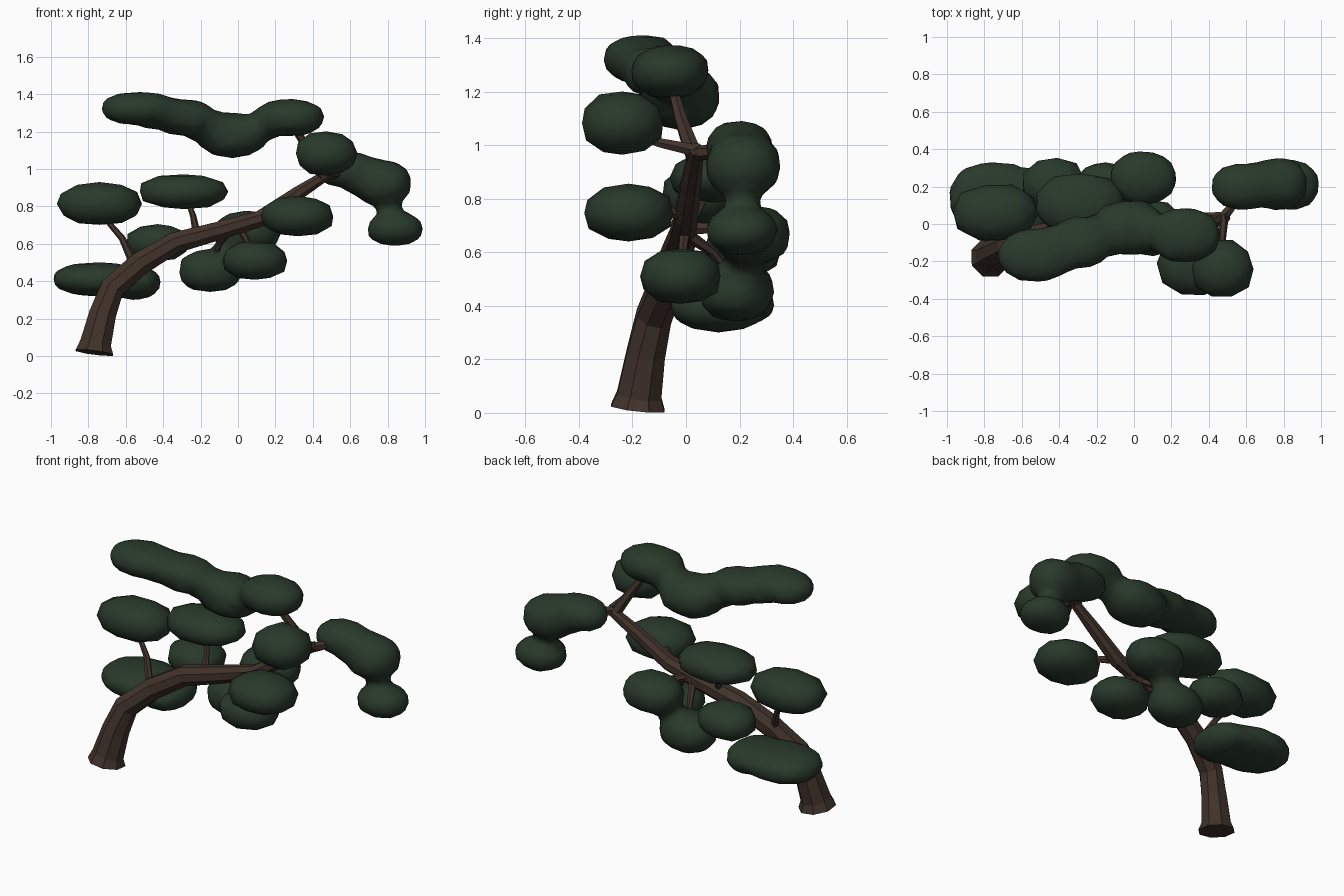
import bpy, bmesh, math, random
from mathutils import Vector, Matrix

random.seed(4)


def material(name, rgb):
    m = bpy.data.materials.new(name)
    m.diffuse_color = (*rgb, 1)
    return m


BARK = material("dark brown bark", (0.052, 0.032, 0.023))
LEAF = material("dark green foliage", (0.022, 0.041, 0.0235))


def finish(name, bm, mat, smooth):
    bmesh.ops.recalc_face_normals(bm, faces=bm.faces)
    me = bpy.data.meshes.new(name)
    bm.to_mesh(me)
    bm.free()
    me.materials.append(mat)
    for p in me.polygons:
        p.use_smooth = smooth
    ob = bpy.data.objects.new(name, me)
    bpy.context.collection.objects.link(ob)
    return ob


def limb(name, path, sides):
    """Tapered faceted tube; path holds (x, y, z, radius)."""
    bm = bmesh.new()
    pts = [Vector(p[:3]) for p in path]
    rings = []
    for i, c in enumerate(pts):
        t = (pts[min(i + 1, len(pts) - 1)] - pts[max(i - 1, 0)]).normalized()
        side = Vector((0, 1, 0)) if abs(t.y) < 0.8 else Vector((0, 0, 1))
        u = (side - t * side.dot(t)).normalized()
        w = t.cross(u)
        ring = []
        for k in range(sides):
            a = 2 * math.pi * (k + 0.5) / sides
            ring.append(bm.verts.new(c + (u * math.cos(a) + w * math.sin(a)) * path[i][3]))
        rings.append(ring)
    for a, b in zip(rings, rings[1:]):
        for k in range(sides):
            n = (k + 1) % sides
            bm.faces.new((a[k], a[n], b[n], b[k]))
    bm.faces.new(rings[0])
    bm.faces.new(rings[-1])
    return finish(name, bm, BARK, False)


def add_pad(bm, centre, radii):
    """Slightly boxy low-poly foliage pad."""
    new = bmesh.ops.create_icosphere(bm, subdivisions=2, radius=1,
                                     matrix=Matrix.Rotation(random.uniform(0, 6.3), 4, 'Z'))
    for v in new["verts"]:
        n = sum(abs(c) ** 2.4 for c in v.co) ** (1 / 2.4)
        p = v.co / n * random.uniform(0.99, 1.05)
        v.co = Vector([centre[i] + p[i] * radii[i] for i in range(3)])


# Leaning, bent trunk with flared foot
limb("trunk", [
    (-0.768, -0.18, 0.018, 0.109), (-0.762, -0.175, 0.065, 0.09),
    (-0.725, -0.15, 0.22, 0.078), (-0.675, -0.12, 0.36, 0.071),
    (-0.53, -0.07, 0.49, 0.067), (-0.34, -0.03, 0.605, 0.061),
    (-0.10, -0.01, 0.67, 0.053), (0.12, 0.0, 0.735, 0.047),
    (0.32, 0.02, 0.87, 0.04), (0.50, 0.04, 0.985, 0.028)], 8)

# Branches: way points, start radius
branches = {
    "upper_left": ([(-0.56, -0.06, 0.5), (-0.62, 0.0, 0.63), (-0.74, 0.06, 0.77)], 0.024),
    "middle": ([(-0.22, -0.01, 0.65), (-0.24, 0.04, 0.75), (-0.28, 0.1, 0.86)], 0.022),
    "lower_left": ([(-0.65, -0.11, 0.38), (-0.64, 0.0, 0.4), (-0.65, 0.15, 0.41)], 0.025),
    "rear_left": ([(-0.42, -0.05, 0.56), (-0.43, 0.08, 0.58), (-0.43, 0.2, 0.6)], 0.025),
    "rear": ([(-0.02, 0.0, 0.69), (0.03, 0.1, 0.69), (0.05, 0.22, 0.67)], 0.028),
    "rear_hanging": ([(-0.05, 0.0, 0.67), (-0.1, 0.1, 0.6), (-0.15, 0.2, 0.47)], 0.024),
    "hanging": ([(0.0, 0.0, 0.7), (0.04, -0.01, 0.63), (0.09, -0.02, 0.52)], 0.024),
    "front_right": ([(0.12, 0.0, 0.74), (0.2, -0.1, 0.76), (0.31, -0.21, 0.75)], 0.026),
    "top": ([(0.46, 0.03, 0.96), (0.38, -0.02, 1.1), (0.28, -0.06, 1.25)], 0.034),
    "crown_front": ([(0.48, 0.04, 0.98), (0.47, -0.1, 1.01), (0.47, -0.24, 1.06)], 0.026),
    "right": ([(0.48, 0.04, 0.97), (0.57, 0.15, 0.98), (0.77, 0.21, 0.93)], 0.03),
    "right_hanging": ([(0.76, 0.21, 0.92), (0.8, 0.22, 0.8), (0.84, 0.21, 0.68)], 0.022),
}
for name, (way, r) in branches.items():
    limb("branch_" + name, [(*p, r * (1 - 0.25 * i)) for i, p in enumerate(way)], 6)

# Foliage groups: pads (centre, radii) and the size of the neck to the next pad
groups = {
    "top": ([((-0.53, -0.168, 1.323), (0.20, 0.143, 0.09)),
             ((-0.29, -0.10, 1.275), (0.165, 0.14, 0.098)),
             ((-0.03, -0.02, 1.18), (0.19, 0.15, 0.12)),
             ((0.27, -0.06, 1.275), (0.19, 0.145, 0.10))], (0.92, 0.8, 0.68)),
    "crown_front": ([((0.472, -0.238, 1.083), (0.16, 0.15, 0.115))], ()),
    "right": ([((0.58, 0.20, 0.998), (0.17, 0.125, 0.095)),
               ((0.77, 0.215, 0.925), (0.155, 0.14, 0.12)),
               ((0.84, 0.21, 0.68), (0.15, 0.135, 0.09))], (0.95, 0.48)),
    "front_right": ([((0.32, -0.215, 0.747), (0.19, 0.165, 0.105))], ()),
    "upper_left": ([((-0.74, 0.06, 0.813), (0.22, 0.15, 0.112))], ()),
    "middle": ([((-0.29, 0.105, 0.88), (0.235, 0.165, 0.09))], ()),
    "lower_left": ([((-0.75, 0.14, 0.41), (0.245, 0.195, 0.09)),
                    ((-0.56, 0.12, 0.393), (0.15, 0.18, 0.09))], (0.95,)),
    "rear_left": ([((-0.43, 0.21, 0.605), (0.165, 0.14, 0.097))], ()),
    "rear": ([((-0.15, 0.19, 0.455), (0.17, 0.14, 0.115)),
              ((0.05, 0.245, 0.665), (0.18, 0.145, 0.11))], (0.5,)),
    "hanging": ([((0.09, -0.02, 0.51), (0.17, 0.15, 0.102))], ()),
}
for name, (pads, necks) in groups.items():
    bm = bmesh.new()
    for c, r in pads:
        add_pad(bm, c, r)
    for (ca, ra), (cb, rb), s in zip(pads, pads[1:], necks):
        add_pad(bm, (Vector(ca) + Vector(cb)) / 2, (Vector(ra) + Vector(rb)) / 2 * s)
    ob = finish("foliage_" + name, bm, LEAF, True)
    if necks:
        # Melt neighbouring pads into one low-poly mass
        rm = ob.modifiers.new("merge", 'REMESH')
        rm.mode = 'VOXEL'
        rm.voxel_size = 0.02
        rm.use_smooth_shade = True
        sm = ob.modifiers.new("soften", 'SMOOTH')
        sm.factor, sm.iterations = 0.5, 8
        ob.modifiers.new("simplify", 'DECIMATE').ratio = 0.12
